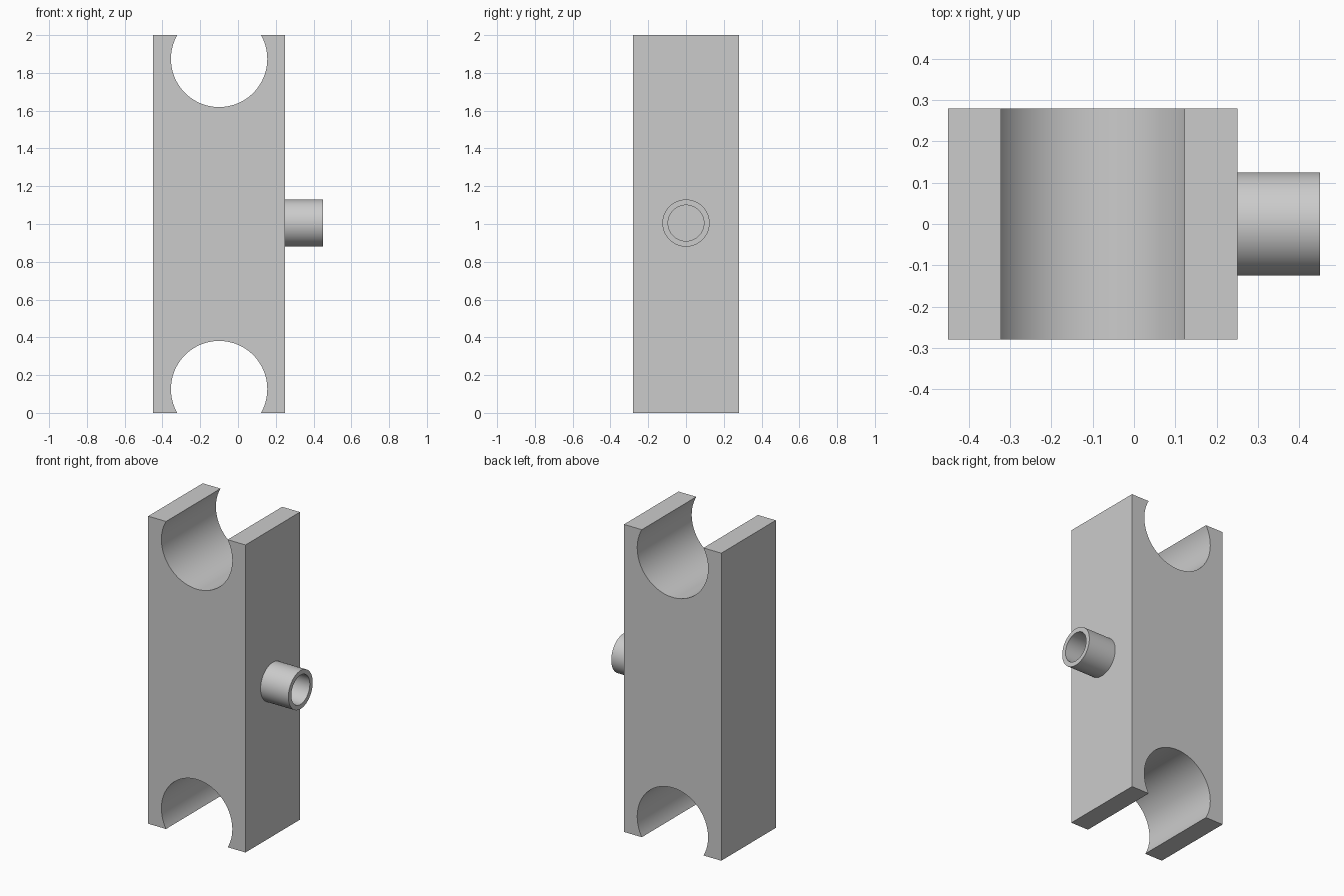
import bpy, bmesh
from math import pi, sin, cos, asin, radians

cube = bpy.data.objects.get("Cube")
if cube:
    bpy.data.objects.remove(cube, do_unlink=True)

# Single grey material
grey = bpy.data.materials.new("plain_grey")
grey.use_nodes = True
colour = (0.6, 0.6, 0.6, 1)
grey.diffuse_color = colour
grey.node_tree.nodes["Principled BSDF"].inputs["Base Color"].default_value = colour

LEFT, RIGHT, HALF_DEPTH, HEIGHT = -0.45, 0.25, 0.28, 2.0
CHANNEL_X, CHANNEL_R, CHANNEL_IN = -0.10, 0.255, 0.126
TUBE_Z, TUBE_END, TUBE_R, BORE_R = 1.005, 0.45, 0.125, 0.095


def finish(name, bm):
    bmesh.ops.recalc_face_normals(bm, faces=bm.faces)
    mesh = bpy.data.meshes.new(name)
    bm.to_mesh(mesh)
    bm.free()
    mesh.materials.append(grey)
    obj = bpy.data.objects.new(name, mesh)
    bpy.context.collection.objects.link(obj)
    bpy.ops.object.select_all(action="DESELECT")
    obj.select_set(True)
    bpy.context.view_layer.objects.active = obj
    bpy.ops.object.shade_smooth_by_angle(angle=radians(30))
    return obj


def channel(steps=64):
    """Arc of the bottom channel, from its left lip to its right lip."""
    dip = asin(CHANNEL_IN / CHANNEL_R)
    for i in range(steps + 1):
        a = pi + dip - (pi + 2 * dip) * i / steps
        yield CHANNEL_X + CHANNEL_R * cos(a), max(0, CHANNEL_IN + CHANNEL_R * sin(a))


# Block: profile with a round channel at each end, extruded front to back
lower = [(LEFT, 0), *channel(), (RIGHT, 0)]
profile = lower + [(x, HEIGHT - z) for x, z in reversed(lower)]
bm = bmesh.new()
face = bm.faces.new([bm.verts.new((x, -HALF_DEPTH, z)) for x, z in profile])
result = bmesh.ops.extrude_face_region(bm, geom=[face], use_keep_orig=True)
moved = [v for v in result["geom"] if isinstance(v, bmesh.types.BMVert)]
bmesh.ops.translate(bm, verts=moved, vec=(0, 2 * HALF_DEPTH, 0))
finish("block", bm)

# Side tube: hollow section spun around the x axis
bm = bmesh.new()
section = [(RIGHT, TUBE_R), (TUBE_END, TUBE_R), (TUBE_END, BORE_R), (RIGHT, BORE_R)]
verts = [bm.verts.new((x, 0, TUBE_Z + r)) for x, r in section]
edges = [bm.edges.new(pair) for pair in zip(verts, verts[1:])]
bmesh.ops.spin(bm, geom=verts + edges, cent=(0, 0, TUBE_Z), axis=(1, 0, 0),
               angle=2 * pi, steps=64, use_merge=True)
bmesh.ops.remove_doubles(bm, verts=bm.verts, dist=1e-5)
finish("side_tube", bm)
